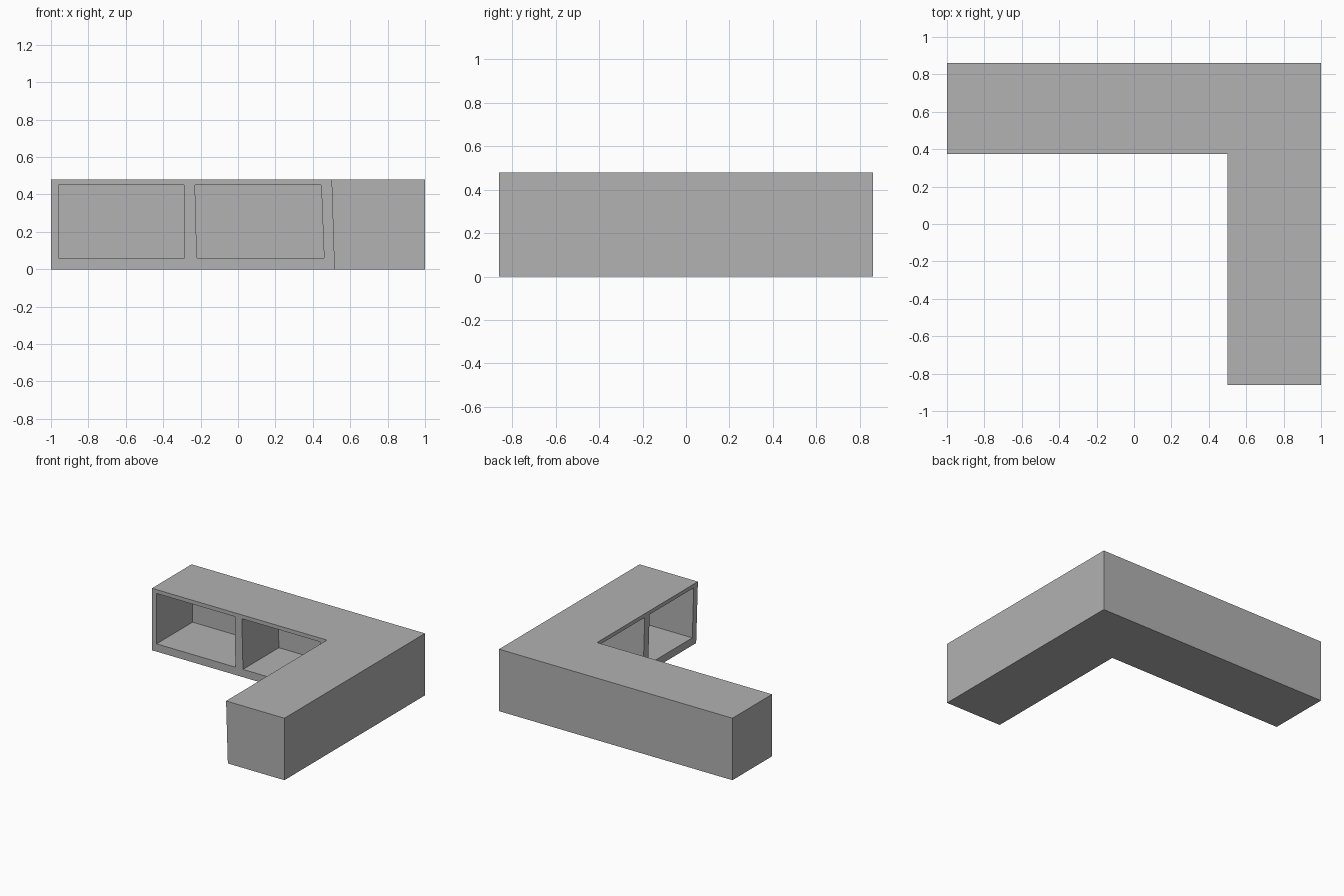
import bpy
import bmesh

default_cube = bpy.data.objects.get("Cube")
if default_cube:
    bpy.data.objects.remove(default_cube, do_unlink=True)

HEIGHT = 0.48
SHELF_BOTTOM, SHELF_TOP = 0.06, 0.45

grey = bpy.data.materials.new("matte grey")
grey.use_nodes = True
colour = (0.445, 0.445, 0.445, 1)
grey.diffuse_color = colour
grey.node_tree.nodes["Principled BSDF"].inputs["Base Color"].default_value = colour


def loft(name, lower, upper, z0, z1):
    """Solid between two matching outlines at heights z0 and z1."""
    bm = bmesh.new()
    low = [bm.verts.new((x, y, z0)) for x, y in lower]
    high = [bm.verts.new((x, y, z1)) for x, y in upper]
    bm.faces.new(low[::-1])
    bm.faces.new(high)
    for i in range(len(low)):
        j = (i + 1) % len(low)
        bm.faces.new((low[i], low[j], high[j], high[i]))
    bmesh.ops.recalc_face_normals(bm, faces=bm.faces[:])
    mesh = bpy.data.meshes.new(name)
    bm.to_mesh(mesh)
    bm.free()
    mesh.materials.append(grey)
    obj = bpy.data.objects.new(name, mesh)
    bpy.context.collection.objects.link(obj)
    return obj


def rectangle(x0, x1, y0, y1):
    return [(x0, y0), (x1, y0), (x1, y1), (x0, y1)]


def counter_outline(inner_x):
    return [(-1, 0.375), (inner_x, 0.375), (inner_x, -0.86),
            (1, -0.86), (1, 0.86), (-1, 0.86)]


# L-shaped body, its side wing leaning slightly on the inner face
counter = loft("corner_counter", counter_outline(0.515), counter_outline(0.5), 0, HEIGHT)

# Shelf bays: (lower span, upper span) along each wing
back_bays = [((-0.96, -0.285), (-0.96, -0.29)), ((-0.22, 0.46), (-0.23, 0.445))]
side_bays = [((-0.81, -0.27), (-0.81, -0.27)), ((-0.21, 0.33), (-0.21, 0.33))]

cutters = []
for low, high in back_bays:
    cutters.append(loft("back_bay_cutter", rectangle(*low, 0.3, 0.815),
                        rectangle(*high, 0.3, 0.815), SHELF_BOTTOM, SHELF_TOP))
for low, high in side_bays:
    cutters.append(loft("side_bay_cutter", rectangle(0.4, 0.95, *low),
                        rectangle(0.4, 0.95, *high), SHELF_BOTTOM, SHELF_TOP))

# Hollow out the bays and keep the finished mesh
for cutter in cutters:
    cutter.hide_render = True
    cut = counter.modifiers.new("shelf bay", "BOOLEAN")
    cut.operation = "DIFFERENCE"
    cut.solver = "EXACT"
    cut.object = cutter
bpy.context.view_layer.update()
evaluated = counter.evaluated_get(bpy.context.evaluated_depsgraph_get())
finished = bpy.data.meshes.new_from_object(evaluated)
counter.modifiers.clear()
counter.data = finished
for cutter in cutters:
    bpy.data.objects.remove(cutter, do_unlink=True)
